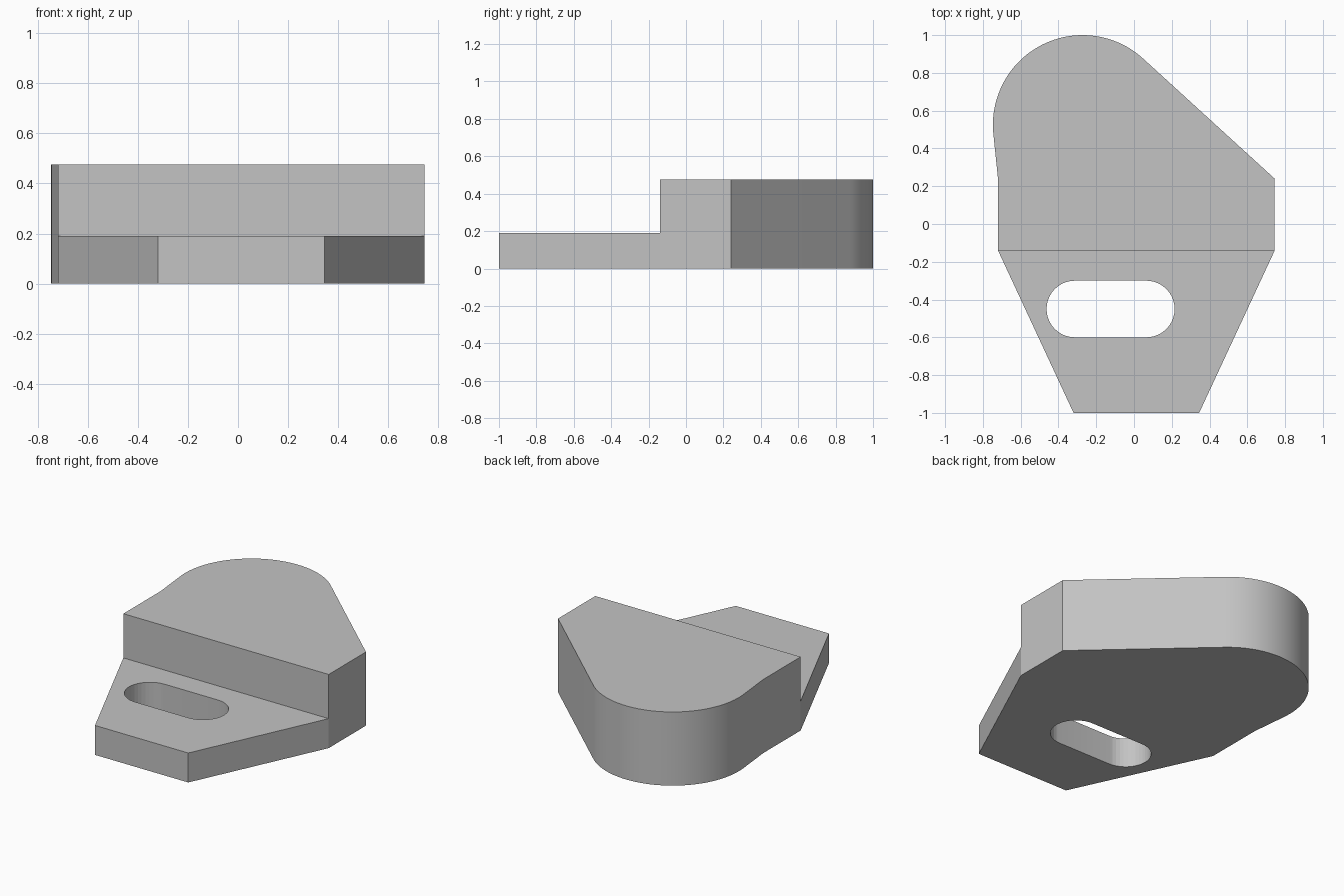
import bpy, bmesh
from math import atan2, acos, cos, sin, pi, hypot, radians

cube = bpy.data.objects.get("Cube")
if cube:
    bpy.data.objects.remove(cube, do_unlink=True)

HEIGHT, PLATE, STEP_Y = 0.475, 0.19, -0.14

grey = bpy.data.materials.new("plain grey")
grey.use_nodes = True
grey.diffuse_color = (0.55, 0.55, 0.55, 1)
grey.node_tree.nodes["Principled BSDF"].inputs["Base Color"].default_value = grey.diffuse_color


def arc(cx, cy, r, start, end, steps):
    angles = [start + (end - start) * i / steps for i in range(steps + 1)]
    return [(cx + r * cos(a), cy + r * sin(a)) for a in angles]


def prism(name, outline, z0, z1):
    """Extrude a counter-clockwise outline from z0 to z1."""
    bm = bmesh.new()
    base = bm.faces.new([bm.verts.new((x, y, z0)) for x, y in outline])
    top = bmesh.ops.extrude_face_region(bm, geom=[base], use_keep_orig=True)["geom"]
    bmesh.ops.translate(bm, vec=(0, 0, z1 - z0),
                        verts=[v for v in top if isinstance(v, bmesh.types.BMVert)])
    bmesh.ops.recalc_face_normals(bm, faces=bm.faces)
    mesh = bpy.data.meshes.new(name)
    bm.to_mesh(mesh)
    bm.free()
    mesh.materials.append(grey)
    ob = bpy.data.objects.new(name, mesh)
    bpy.context.collection.objects.link(ob)
    return ob


def tangent_angle(point, centre, r, side):
    """Angle on the circle where the line from point touches it."""
    dx, dy = point[0] - centre[0], point[1] - centre[1]
    return atan2(dy, dx) + side * acos(r / hypot(dx, dy))


# Body outline: tapered front, straight sides, rounded back
centre, radius = (-0.272, 0.525), 0.475
right_corner, left_corner = (0.745, 0.24), (-0.72, 0.24)
start = tangent_angle(right_corner, centre, radius, 1)
end = tangent_angle(left_corner, centre, radius, -1) % (2 * pi)
outline = [(-0.32, -1), (0.345, -1), (0.745, STEP_Y), right_corner]
outline += arc(*centre, radius, start, end, 48)
outline += [left_corner, (-0.72, STEP_Y)]
body = prism("stepped_body", outline, 0, HEIGHT)

# Cutters: the lowered front step and the rounded slot
step = prism("step_cutter", [(-1, -2), (1, -2), (1, STEP_Y), (-1, STEP_Y)], PLATE, 1)
slot_outline = arc(0.065, -0.45, 0.15, -pi / 2, pi / 2, 20)
slot_outline += arc(-0.313, -0.45, 0.15, pi / 2, 3 * pi / 2, 20)
slot = prism("slot_cutter", slot_outline, -0.5, 1)

bpy.context.view_layer.objects.active = body
body.select_set(True)
for cutter in (step, slot):
    mod = body.modifiers.new(cutter.name, "BOOLEAN")
    mod.operation, mod.solver, mod.object = "DIFFERENCE", "EXACT", cutter
    bpy.ops.object.modifier_apply(modifier=mod.name)
    bpy.data.objects.remove(cutter, do_unlink=True)

# Smooth the curved walls, keep the corners crisp
bpy.ops.object.shade_smooth_by_angle(angle=radians(5.5))
